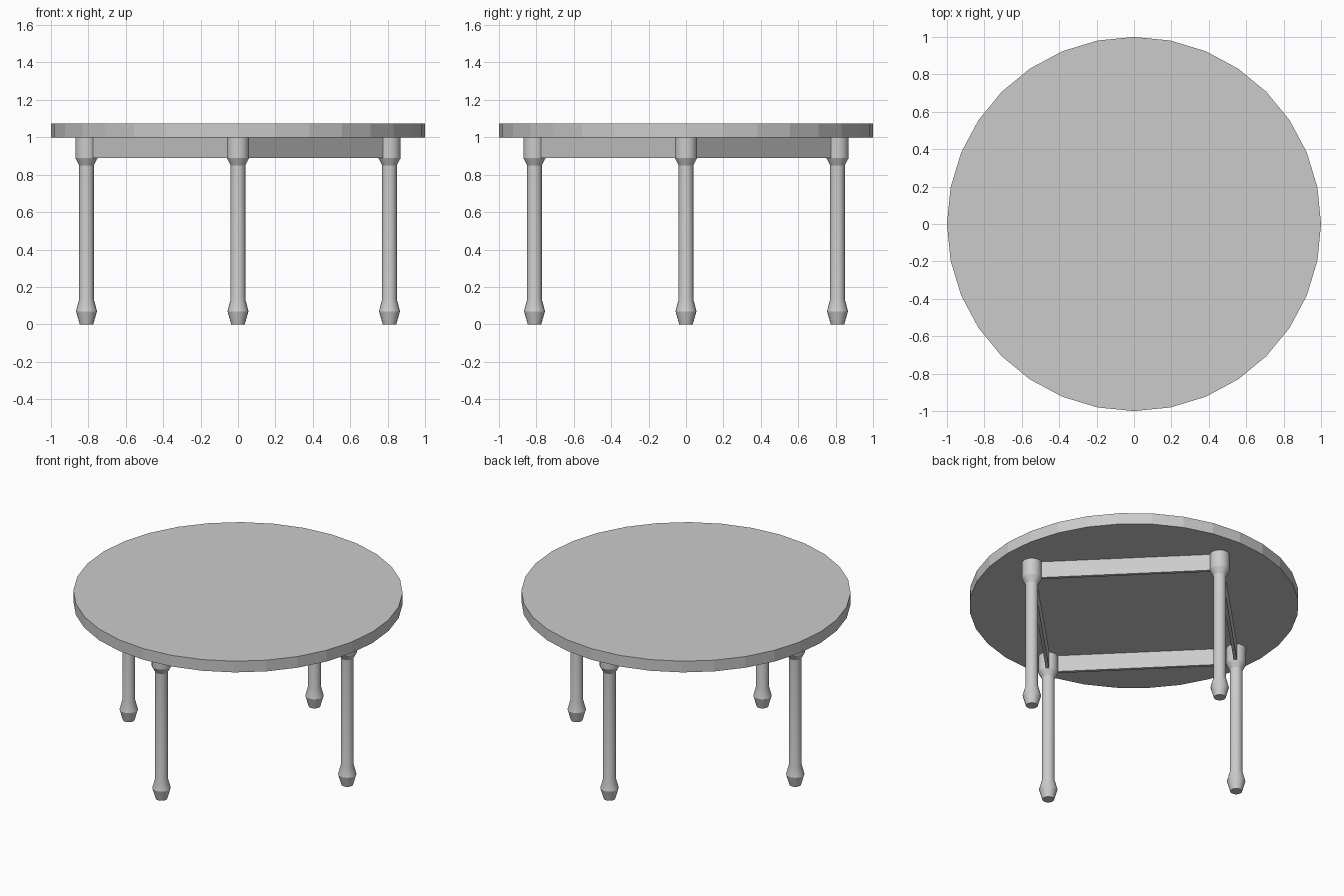
import bpy, bmesh, math

cube = bpy.data.objects.get("Cube")
if cube:
    bpy.data.objects.remove(cube, do_unlink=True)

grey = bpy.data.materials.new("light grey")
grey.use_nodes = True
colour = (0.6, 0.6, 0.6, 1)
grey.diffuse_color = colour
grey.node_tree.nodes["Principled BSDF"].inputs["Base Color"].default_value = colour

LEG_REACH = 0.81
APRON_LOW, TOP_LOW, TOP_HIGH = 0.89, 1.0, 1.075


def add_object(name, bm):
    bmesh.ops.recalc_face_normals(bm, faces=bm.faces)
    mesh = bpy.data.meshes.new(name)
    bm.to_mesh(mesh)
    bm.free()
    mesh.materials.append(grey)
    obj = bpy.data.objects.new(name, mesh)
    bpy.context.collection.objects.link(obj)
    return obj


def lathe(name, profile, sides):
    """Closed turned solid from (radius, height) pairs."""
    bm = bmesh.new()
    rings = []
    for r, z in profile:
        angles = [math.tau * i / sides for i in range(sides)]
        rings.append([bm.verts.new((r * math.cos(a), r * math.sin(a), z)) for a in angles])
    for low, high in zip(rings, rings[1:]):
        for i in range(sides):
            j = (i + 1) % sides
            bm.faces.new((low[i], low[j], high[j], high[i]))
    bm.faces.new(rings[0])
    bm.faces.new(rings[-1])
    return add_object(name, bm)


# Faceted round top
lathe("table_top", [(1, TOP_LOW), (1, TOP_HIGH)], 32)

# Turned legs
leg_profile = [(0.036, 0), (0.056, 0.07), (0.039, 0.135),
               (0.039, 0.85), (0.06, 0.89), (0.06, TOP_LOW)]
for i, side in enumerate(("left", "back", "right", "front")):
    angle = i * math.pi / 2
    leg = lathe(side + "_leg", leg_profile, 20)
    leg.location = (LEG_REACH * math.cos(angle), LEG_REACH * math.sin(angle), 0)
    bpy.ops.object.select_all(action='DESELECT')
    leg.select_set(True)
    bpy.context.view_layer.objects.active = leg
    bpy.ops.object.shade_smooth_by_angle(angle=math.radians(25))

# Thin apron boards joining neighbouring legs
for i, side in enumerate(("back_left", "back_right", "front_right", "front_left")):
    angle = math.pi / 4 + i * math.pi / 2
    bm = bmesh.new()
    bmesh.ops.create_cube(bm, size=1)
    bmesh.ops.scale(bm, verts=bm.verts,
                    vec=(0.02, LEG_REACH * math.sqrt(2), TOP_LOW - APRON_LOW))
    board = add_object(side + "_apron", bm)
    reach = LEG_REACH / math.sqrt(2)
    board.location = (reach * math.cos(angle), reach * math.sin(angle),
                      (APRON_LOW + TOP_LOW) / 2)
    board.rotation_euler.z = angle
